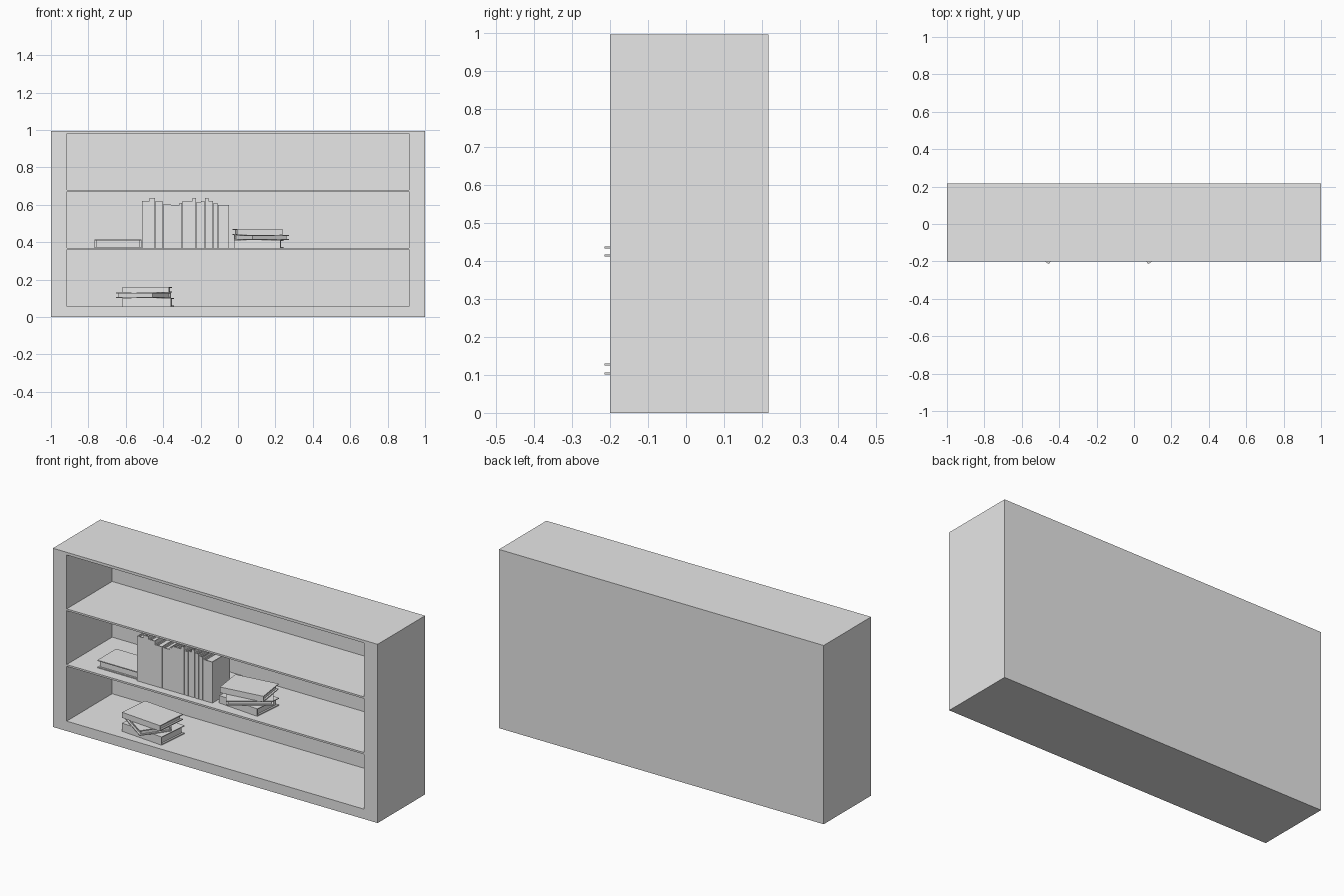
import bpy
import bmesh
import random
from math import radians
from mathutils import Matrix, Vector

random.seed(4)
default = bpy.data.objects.get("Cube")
if default:
    bpy.data.objects.remove(default)

grey = bpy.data.materials.new("plain grey")
grey.use_nodes = True
GREY = (0.8, 0.8, 0.8, 1)
grey.diffuse_color = GREY
grey.node_tree.nodes["Principled BSDF"].inputs["Base Color"].default_value = GREY


def add_box(bm, low, high):
    """Add a box between two corners."""
    low, high = Vector(low), Vector(high)
    size = Matrix.Diagonal((high - low).to_4d())
    bmesh.ops.create_cube(bm, size=1, matrix=Matrix.Translation((low + high) / 2) @ size)


def finish(bm, name):
    mesh = bpy.data.meshes.new(name)
    bm.to_mesh(mesh)
    bm.free()
    mesh.materials.append(grey)
    obj = bpy.data.objects.new(name, mesh)
    bpy.context.collection.objects.link(obj)
    return obj


def box(name, low, high):
    bm = bmesh.new()
    add_box(bm, low, high)
    return finish(bm, name)


def book(name, w, d, h, spine_front=True):
    """Lying book, centred on its base: two boards, a spine, recessed pages."""
    bm = bmesh.new()
    t, inset = 0.005, 0.01
    x, y = w / 2, d / 2
    add_box(bm, (-x, -y, 0), (x, y, t))
    add_box(bm, (-x, -y, h - t), (x, y, h))
    if spine_front:
        add_box(bm, (-x, -y, t), (x, t - y, h - t))
        add_box(bm, (inset - x, t - y, t), (x - inset, y - inset, h - t))
    else:
        add_box(bm, (-x, y - t, t), (x, y, h - t))
        add_box(bm, (inset - x, inset - y, t), (x - inset, y - t, h - t))
    return finish(bm, name)


# Bookcase: a solid block with three open compartments
case = box("bookcase", (-1, -0.2, 0), (1, 0.217, 0.995))
for floor, ceiling in ((0.055, 0.36), (0.37, 0.67), (0.68, 0.98)):
    cutter = box("compartment_cutter", (-0.915, -0.3, floor), (0.915, 0.2, ceiling))
    cutter.hide_render = True
    cut = case.modifiers.new("compartment", "BOOLEAN")
    cut.object = cutter
    cut.operation = "DIFFERENCE"
    cut.solver = "EXACT"
    bpy.context.view_layer.objects.active = case
    bpy.ops.object.modifier_apply(modifier=cut.name)
    bpy.data.objects.remove(cutter)

# Row of standing books: thickness and height of each, left to right
MIDDLE = 0.37
row = ((0.04, 0.25), (0.03, 0.265), (0.04, 0.25), (0.045, 0.23), (0.045, 0.228),
       (0.015, 0.24), (0.025, 0.25), (0.03, 0.25), (0.02, 0.265), (0.025, 0.245),
       (0.02, 0.25), (0.02, 0.265), (0.025, 0.25), (0.025, 0.24), (0.06, 0.228))
left = -0.513
for thick, tall in row:
    depth = 0.16 + random.uniform(-0.01, 0.01)
    volume = book("standing_book", tall, depth, thick - 0.002)
    upright = Matrix.Rotation(radians(-90), 4, "Y")
    place = Matrix.Translation((left + thick - 0.001, -0.155 + depth / 2, MIDDLE + tall / 2))
    volume.matrix_world = place @ upright
    left += thick

# Lying books: name, centre x, y, base z, turn, width, depth, thickness, spine in front
LOW = 0.055
lying = (
    ("single_book", -0.641, -0.06, MIDDLE, 0, 0.25, 0.165, 0.043, False),
    ("right_stack_bottom", 0.11, -0.06, MIDDLE, -5, 0.25, 0.17, 0.042, True),
    ("right_stack_middle", 0.125, -0.076, 0.412, 35, 0.24, 0.17, 0.026, False),
    ("right_stack_top", 0.105, -0.05, 0.438, 8, 0.245, 0.17, 0.032, True),
    ("low_stack_bottom", -0.48, -0.06, LOW, -5, 0.26, 0.18, 0.046, True),
    ("low_stack_middle", -0.505, -0.076, 0.101, -35, 0.24, 0.17, 0.029, False),
    ("low_stack_top", -0.485, -0.06, 0.13, -5, 0.25, 0.18, 0.031, True),
)
for name, x, y, z, turn, w, d, h, front in lying:
    volume = book(name, w, d, h, front)
    volume.location = (x, y, z)
    volume.rotation_euler.z = radians(turn)
